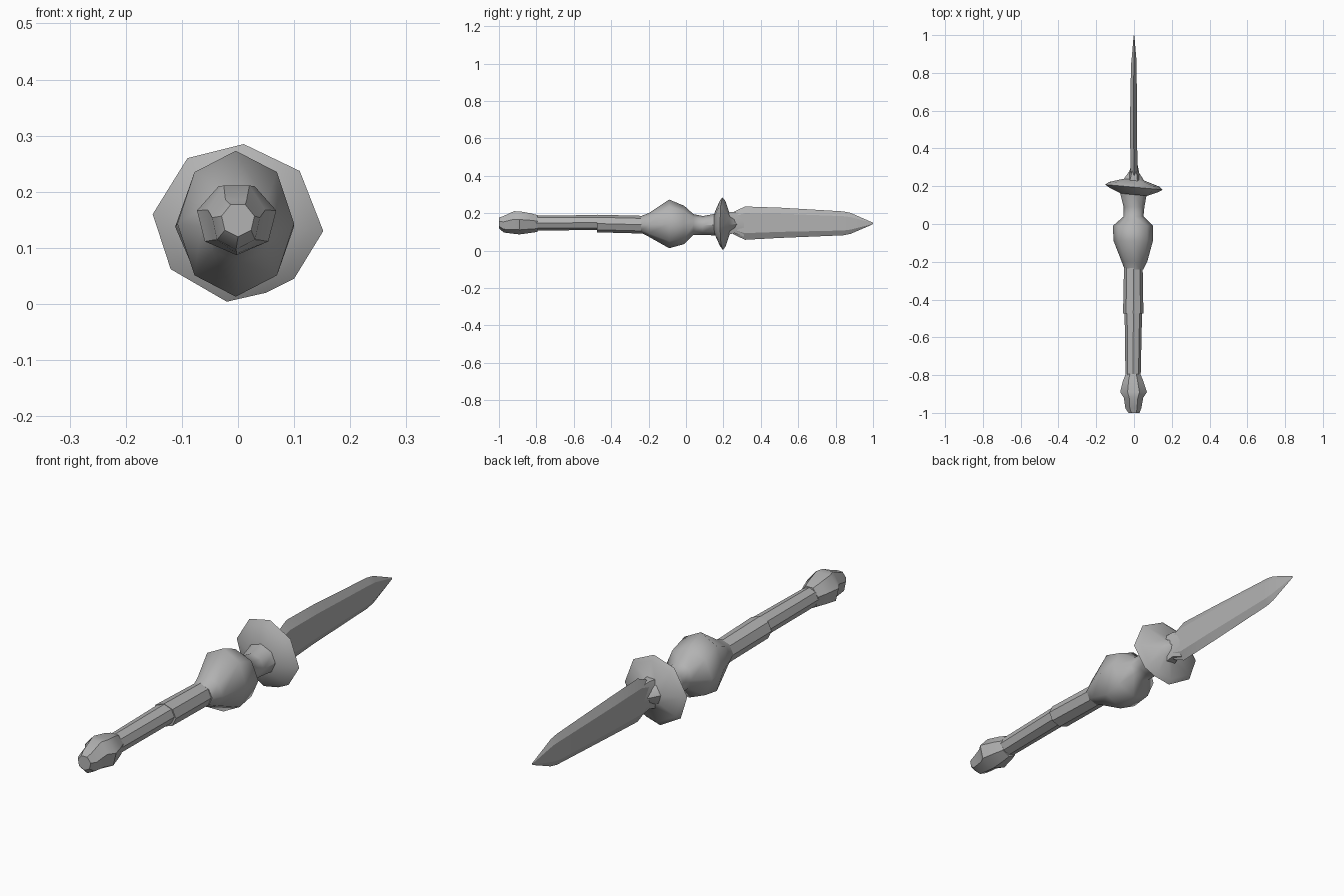
import bpy, bmesh, math

grey = bpy.data.materials.new("dull grey")
grey.diffuse_color = (0.45, 0.45, 0.45, 1)


def loft(name, rings, angle=40):
    """Skin closed rings of 3D points, capping both ends."""
    bm = bmesh.new()
    loops = [[bm.verts.new(p) for p in ring] for ring in rings]
    n = len(loops[0])
    for a, b in zip(loops, loops[1:]):
        for i in range(n):
            j = (i + 1) % n
            bm.faces.new((a[i], a[j], b[j], b[i]))
    bm.faces.new(loops[0][::-1])
    bm.faces.new(loops[-1])
    bmesh.ops.recalc_face_normals(bm, faces=bm.faces)
    mesh = bpy.data.meshes.new(name)
    bm.to_mesh(mesh)
    bm.free()
    mesh.materials.append(grey)
    ob = bpy.data.objects.new(name, mesh)
    bpy.context.collection.objects.link(ob)
    bpy.ops.object.select_all(action='DESELECT')
    ob.select_set(True)
    bpy.context.view_layer.objects.active = ob
    bpy.ops.object.shade_smooth_by_angle(angle=math.radians(angle))
    return ob


def tube(name, sections, sides=8, turn=0.0, angle=40):
    """Sections are (y, x_min, x_max, z_min, z_max)."""
    rings = []
    for y, x0, x1, z0, z1 in sections:
        ring = []
        for i in range(sides):
            t = math.tau * (i + turn) / sides
            ring.append(((x0 + x1) / 2 + (x1 - x0) / 2 * math.cos(t), y,
                         (z0 + z1) / 2 + (z1 - z0) / 2 * math.sin(t)))
        rings.append(ring)
    return loft(name, rings, angle)


# Faceted pommel
tube("pommel", [(-1.0, -0.03, 0.03, 0.12, 0.18),
                (-0.975, -0.047, 0.04, 0.097, 0.19),
                (-0.92, -0.055, 0.05, 0.09, 0.217),
                (-0.89, -0.075, 0.07, 0.087, 0.217),
                (-0.83, -0.06, 0.05, 0.095, 0.205),
                (-0.795, -0.045, 0.035, 0.10, 0.195)], sides=7, turn=0.25)

# Slim lower grip and wider sleeve
tube("lower_grip", [(-0.82, -0.045, 0.035, 0.108, 0.188),
                    (-0.46, -0.050, 0.043, 0.11, 0.19)])
tube("grip_sleeve", [(-0.475, -0.058, 0.05, 0.098, 0.192),
                     (-0.18, -0.052, 0.045, 0.09, 0.185)])

# Swollen bulb and flared neck
tube("bulb", [(-0.24, -0.05, 0.05, 0.095, 0.185),
              (-0.20, -0.065, 0.07, 0.075, 0.20),
              (-0.09, -0.108, 0.10, 0.013, 0.273),
              (-0.01, -0.112, 0.10, 0.035, 0.24),
              (0.04, -0.055, 0.05, 0.085, 0.195),
              (0.09, -0.055, 0.055, 0.085, 0.185),
              (0.17, -0.075, 0.07, 0.08, 0.20)], sides=8, angle=50)

# Disc guard with an uneven rim
rim = [(0.152, 0.13), (0.11, 0.237), (0.01, 0.285), (-0.09, 0.26), (-0.152, 0.16),
       (-0.12, 0.062), (-0.02, 0.004), (0.05, 0.02), (0.10, 0.045)]
guard = [(0.155, 0.45), (0.18, 0.85), (0.195, 1.0), (0.21, 0.88), (0.235, 0.35), (0.28, 0.15)]
loft("guard", [[(x * s, y - 0.09 * x * s, 0.145 + (z - 0.145) * s) for x, z in rim]
               for y, s in guard])

# Blade collar
tube("blade_collar", [(0.22, -0.045, 0.04, 0.075, 0.215),
                      (0.26, -0.03, 0.03, 0.085, 0.215),
                      (0.31, -0.015, 0.02, 0.065, 0.205)], sides=6)


# Flat blade with bevelled edges
def blade_ring(y, x, w, z0, z1):
    b = (z1 - z0) * 0.2
    return [(x, y, z0), (x + w, y, z0 + b), (x + w, y, z1 - b),
            (x, y, z1), (x - w, y, z1 - b), (x - w, y, z0 + b)]


loft("blade", [blade_ring(*r) for r in [
    (0.25, 0.0, 0.018, 0.09, 0.205), (0.315, 0.0, 0.018, 0.058, 0.236),
    (0.50, -0.003, 0.019, 0.068, 0.230), (0.84, -0.001, 0.015, 0.082, 0.210),
    (0.88, 0.0, 0.012, 0.09, 0.202), (0.985, 0.0, 0.003, 0.135, 0.156),
    (1.0, 0.0, 0.001, 0.142, 0.150)]], angle=25)
